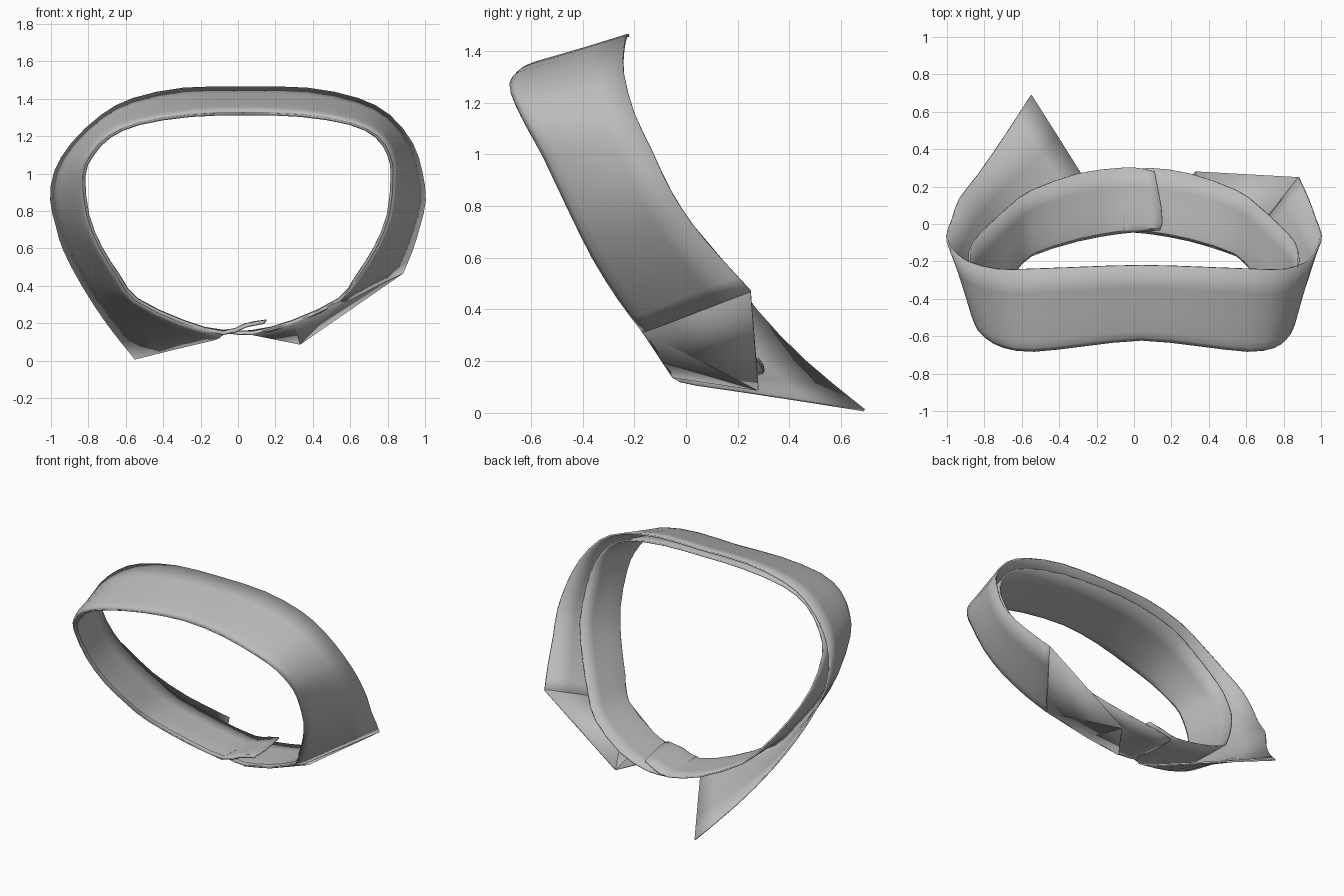
import bpy
from mathutils import Vector as V

cube = bpy.data.objects.get("Cube")
if cube:
    bpy.data.objects.remove(cube)

fabric = bpy.data.materials.new("grey_fabric")
fabric.use_nodes = True
GREY = (0.5, 0.5, 0.5, 1)
fabric.diffuse_color = GREY
fabric.node_tree.nodes["Principled BSDF"].inputs["Base Color"].default_value = GREY

# Half outlines from the centre of the neck round to the closure
FOLD = [(0, -.62, 1.325), (.3, -.65, 1.315), (.57, -.68, 1.27), (.72, -.66, 1.2),
        (.8, -.61, 1.1), (.83, -.55, .99), (.81, -.45, .78), (.74, -.36, .6),
        (.64, -.26, .44), (.55, -.17, .32), (.3, -.09, .2), (.08, -.05, .14)]
LEAF_EDGE = [(0, -.22, 1.46), (.33, -.23, 1.455), (.6, -.24, 1.4), (.77, -.24, 1.31),
             (.91, -.2, 1.16), (.98, -.13, 1.01), (1, -.06, .86), (.97, .03, .72),
             (.93, .14, .59)]
STAND_EDGE = [(0, -.24, 1.41), (.3, -.25, 1.4), (.58, -.27, 1.35), (.74, -.28, 1.26),
              (.84, -.25, 1.13), (.88, -.2, 1), (.86, -.1, .8), (.77, 0, .61),
              (.66, .1, .45), (.55, .18, .33), (.3, .27, .21), (.08, .3, .16)]


def lean(p):
    """Shift the upper corners a little to the left."""
    t = min(max((p[2] - 1) / .3, 0), 1)
    return V(p) + V((.04 * t, 0, 0))


def flip(points):
    return [(-x, y, z) for x, y, z in points]


def whole(left, right):
    """Join a left half and a right half into one run, left end first."""
    return [lean(p) for p in left[:0:-1] + right]


def smooth(points, steps=2):
    """Resample a run of points as a Catmull-Rom curve."""
    pts = [2 * points[0] - points[1]] + points + [2 * points[-1] - points[-2]]
    out = []
    for a, b, c, d in zip(pts, pts[1:], pts[2:], pts[3:]):
        for i in range(steps):
            t = i / steps
            out.append(b + (c - a) * t / 2 + (2 * a - 5 * b + 4 * c - d) * t * t / 2
                       + (3 * b - a - 3 * c + d) * t ** 3 / 2)
    return out + [points[-1]]


def cloth(name, verts, faces, thick, angle=.6):
    mesh = bpy.data.meshes.new(name)
    mesh.from_pydata(verts, [], faces)
    mesh.materials.append(fabric)
    obj = bpy.data.objects.new(name, mesh)
    bpy.context.collection.objects.link(obj)
    mod = obj.modifiers.new("thickness", "SOLIDIFY")
    mod.thickness = thick
    mod.offset = 0
    bpy.ops.object.select_all(action="DESELECT")
    obj.select_set(True)
    bpy.context.view_layer.objects.active = obj
    bpy.ops.object.shade_smooth_by_angle(angle=angle)


def loft(name, rows, thick=.01):
    n = len(rows[0])
    faces = [(r * n + i, r * n + i + 1, (r + 1) * n + i + 1, (r + 1) * n + i)
             for r in range(len(rows) - 1) for i in range(n - 1)]
    cloth(name, [p for row in rows for p in row], faces, thick)


def strip(fold, edge, rise, bulge):
    """Rows from the rolled fold to the free edge of a band."""
    rows = [fold]
    for t, lift in ((.04, rise), (.12, rise * 1.2), (.4, rise * .7 + bulge),
                    (.7, rise * .3 + bulge), (1, 0)):
        row = []
        for a, b in zip(fold, edge):
            out = V((a.x, 0, a.z - .75)).normalized()
            row.append(a.lerp(b, t) + out * lift)
        rows.append(row)
    return rows


# Turned-down leaf: ends at the crease on the left, in a long point on the right
crease_tip, left_tip = (.88, .25, .47), (.33, .28, .09)
right_end = [(-.83, .27, .4), (-.7, .46, .2), (-.55, .69, .01)]
leaf_fold = smooth(whole(FOLD[:10], flip(FOLD)))
leaf_edge = smooth(whole(LEAF_EDGE + [crease_tip], flip(LEAF_EDGE) + right_end))
loft("collar_leaf", strip(leaf_fold, leaf_edge, .012, 0))

# Folded left end of the leaf, flat facets below the crease
cloth("left_leaf_end", [FOLD[9], crease_tip, left_tip, FOLD[10], FOLD[11]],
      [(0, 1, 2), (0, 2, 3), (3, 2, 4)], .01, .1)

# Inner stand: the right tab laps over the left one at the closure
left_fold, left_edge = (-.06, -.04, .15), (-.06, .28, .15)
tab_fold = [(.04, -.04, .18), (.14, -.03, .2)]
tab_edge = [(.02, .3, .18), (.11, .28, .21)]
stand_fold = smooth(whole(FOLD + [left_fold], flip(FOLD) + tab_fold))
stand_edge = smooth(whole(STAND_EDGE + [left_edge], flip(STAND_EDGE) + tab_edge))
stand = strip(stand_fold, stand_edge, -.012, 0)
for row, reach in zip(stand, (0, .01, .02, .02, .01, 0)):
    row[-1].x += reach
loft("collar_stand", stand)
